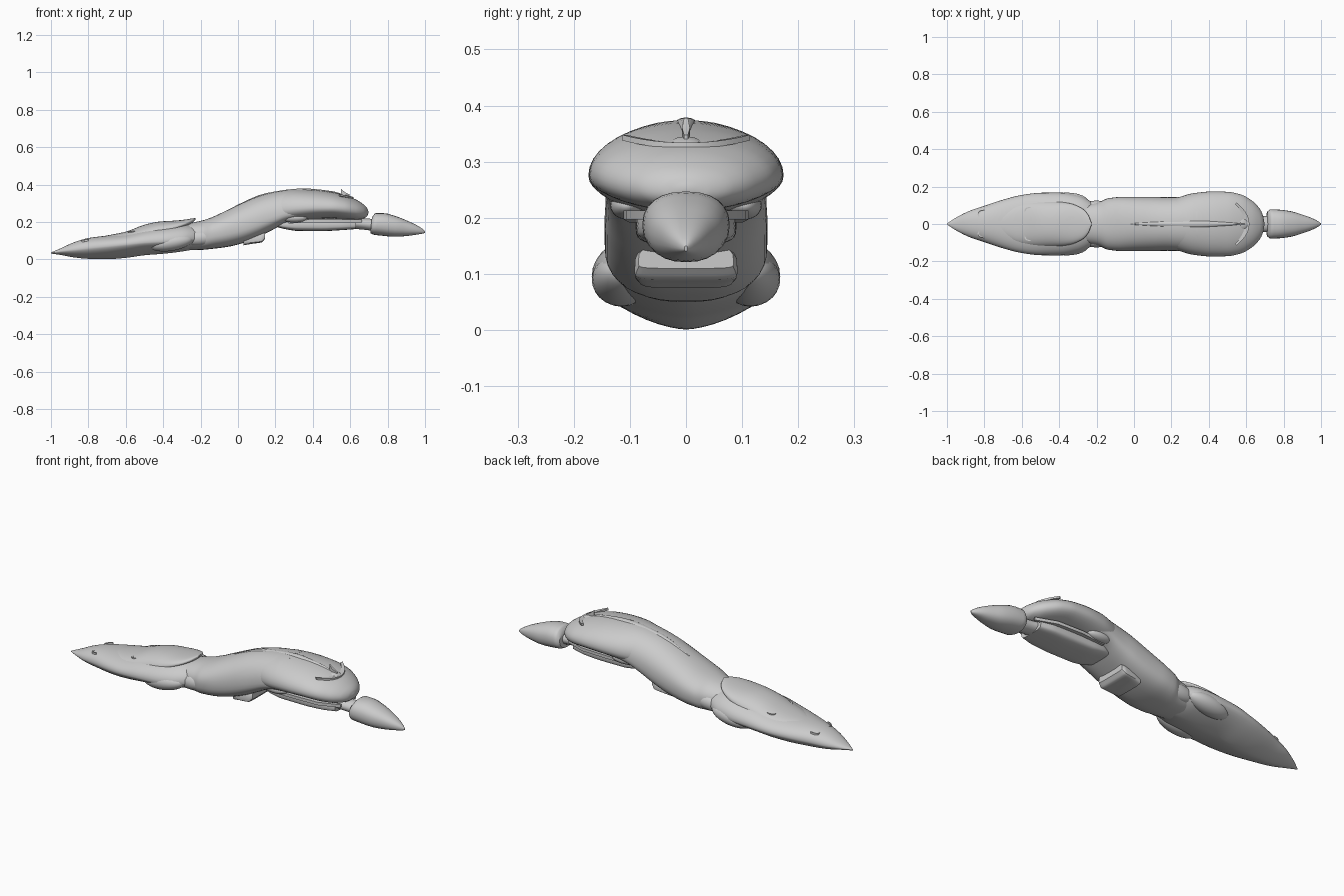
import bpy, bmesh, math
from mathutils import Vector


def finish(name, bm, angle=40):
    bmesh.ops.recalc_face_normals(bm, faces=bm.faces)
    me = bpy.data.meshes.new(name)
    bm.to_mesh(me)
    bm.free()
    ob = bpy.data.objects.new(name, me)
    bpy.context.collection.objects.link(ob)
    bpy.ops.object.select_all(action='DESELECT')
    bpy.context.view_layer.objects.active = ob
    ob.select_set(True)
    bpy.ops.object.shade_smooth_by_angle(angle=math.radians(angle))
    return ob


def spline(a, b, c, d, t):
    # shape-preserving Hermite blend between stations b and c
    h = c[0] - b[0]
    out = [b[0] + t * h]
    for i in range(1, len(b)):
        d0, d1, d2 = [(q[i] - p[i]) / max(q[0] - p[0], 1e-6)
                      for p, q in ((a, b), (b, c), (c, d))]
        m1 = 2 * d0 * d1 / (d0 + d1) if d0 * d1 > 0 else (d1 if a is b else 0)
        m2 = 2 * d1 * d2 / (d1 + d2) if d1 * d2 > 0 else (d1 if c is d else 0)
        out.append((2*t**3 - 3*t*t + 1) * b[i] + (t**3 - 2*t*t + t) * h * m1
                   + (3*t*t - 2*t**3) * c[i] + (t**3 - t*t) * h * m2)
    return out


def loft(name, rows, top=2.0, bottom=2.0, n=40, steps=4, shear=0.0, angle=40):
    # rows: x, half width, top z, widest z, bottom z
    st = []
    for i in range(len(rows) - 1):
        a, d = rows[max(i - 1, 0)], rows[min(i + 2, len(rows) - 1)]
        st += [spline(a, rows[i], rows[i + 1], d, k / steps) for k in range(steps)]
    st.append(list(rows[-1]))
    bm = bmesh.new()
    rings = []
    for x, w, zt, zm, zb in st:
        ring = []
        for k in range(n):
            t = 2 * math.pi * k / n
            c, s = math.cos(t), math.sin(t)
            e = 2 / (top if s >= 0 else bottom)
            y = math.copysign(abs(c) ** e, c) * w
            z = zm + math.copysign(abs(s) ** e, s) * ((zt - zm) if s >= 0 else (zm - zb))
            ring.append(bm.verts.new((x + shear * (z - zm), y, z)))
        rings.append(ring)
    for r, q in zip(rings, rings[1:]):
        for k in range(n):
            bm.faces.new((r[k], r[(k + 1) % n], q[(k + 1) % n], q[k]))
    bm.faces.new(rings[0])
    bm.faces.new(rings[-1])
    return finish(name, bm, angle)


def blob(name, loc, size, tilt=0.0):
    # ellipsoid swelling, tilted about y
    bm = bmesh.new()
    bmesh.ops.create_uvsphere(bm, u_segments=24, v_segments=14, radius=1)
    ob = finish(name, bm)
    ob.location, ob.scale, ob.rotation_euler = loc, size, (0, tilt, 0)
    return ob


def ribbon(name, pts, w, h):
    # bar with rectangular section tapered at both ends, lying across a path
    bm = bmesh.new()
    rings = []
    for i, p in enumerate(pts):
        t = (Vector(pts[min(i + 1, len(pts) - 1)]) - Vector(pts[max(i - 1, 0)])).normalized()
        side = t.cross(Vector((0, 0, 1))).normalized()
        k = 0.5 + 0.5 * math.sin(math.pi * i / (len(pts) - 1))
        rings.append([bm.verts.new(Vector(p) + side * a * w * k + Vector((0, 0, b * h)))
                      for a, b in ((1, 1), (-1, 1), (-1, -1), (1, -1))])
    for r, q in zip(rings, rings[1:]):
        for k in range(4):
            bm.faces.new((r[k], r[(k + 1) % 4], q[(k + 1) % 4], q[k]))
    bm.faces.new(rings[0])
    bm.faces.new(rings[-1])
    return finish(name, bm, 30)


# pointed tail hull with keeled belly
loft("tail_hull", [
    (-1.0, .003, .037, .034, .031), (-.95, .035, .058, .042, .024),
    (-.88, .07, .09, .05, .011), (-.8, .097, .114, .06, .003),
    (-.7, .13, .127, .07, .001), (-.6, .155, .14, .08, .008),
    (-.5, .167, .165, .09, .022), (-.4, .168, .18, .095, .03),
    (-.3, .155, .19, .1, .042), (-.23, .12, .18, .11, .055),
    (-.19, .08, .16, .11, .07)], top=2.2, bottom=1.6)

# overlapping shell plate on the tail
loft("tail_shell", [
    (-.72, .06, .124, .105, .10), (-.6, .115, .148, .105, .095),
    (-.5, .125, .185, .118, .1), (-.42, .122, .202, .14, .12),
    (-.34, .11, .207, .168, .15), (-.28, .085, .213, .19, .175),
    (-.245, .05, .219, .205, .195), (-.228, .008, .221, .216, .212)], top=2.2)

# arched main body
loft("main_body", [
    (-.34, .08, .165, .12, .06), (-.25, .105, .195, .125, .05),
    (-.19, .116, .208, .13, .051), (-.14, .137, .225, .14, .056),
    (-.06, .145, .262, .155, .066), (.02, .145, .3, .175, .085),
    (.1, .145, .334, .2, .115), (.18, .143, .357, .225, .155),
    (.26, .145, .37, .25, .195), (.34, .15, .374, .27, .21)],
    top=2.2, bottom=2.7)

# overhanging front hood
loft("front_hood", [
    (.16, .11, .345, .26, .21), (.24, .143, .367, .265, .2),
    (.32, .165, .374, .272, .207), (.42, .174, .37, .276, .217),
    (.5, .172, .36, .276, .22), (.57, .158, .343, .272, .215),
    (.63, .125, .32, .262, .212), (.67, .085, .295, .255, .218),
    (.69, .045, .275, .25, .23), (.697, .008, .257, .252, .247)],
    top=2.0, bottom=2.2)

# thin ridge along the back
loft("back_ridge", [
    (-.02, .003, .284, .28, .24), (.15, .014, .354, .345, .3),
    (.35, .018, .379, .37, .34), (.5, .01, .365, .355, .33),
    (.58, .003, .342, .335, .32)], n=12)

# flat step block under the belly
loft("belly_block", [
    (.03, .085, .15, .1, .075), (.08, .09, .15, .1, .084),
    (.125, .092, .15, .105, .09), (.145, .085, .15, .12, .11)],
    top=4, bottom=5, n=24)

# long pod beneath the hood and the neck
loft("under_pod", [
    (.2, .07, .21, .19, .175), (.26, .085, .215, .185, .16),
    (.32, .09, .22, .185, .152), (.45, .09, .22, .185, .151),
    (.55, .087, .22, .185, .156), (.63, .07, .215, .185, .162)],
    top=4, bottom=3.5, n=32)
loft("neck", [(.58, .06, .225, .195, .165), (.66, .045, .22, .19, .16),
              (.74, .04, .215, .185, .15)], n=20)

# pointed head with slanted back
loft("head", [
    (.712, .066, .225, .185, .14), (.73, .078, .247, .187, .132),
    (.77, .077, .247, .185, .127), (.84, .068, .23, .175, .121),
    (.9, .05, .207, .166, .124), (.95, .032, .184, .157, .131),
    (.985, .014, .163, .149, .137), (1.0, .003, .15, .145, .141)],
    top=2.3, bottom=2.3, n=24, steps=3, shear=.1)

# curved crest bar, its fin and mount
ribbon("crest_bar", [(.605 - 5 * (i / 6 * .11) ** 2, i / 6 * .11, .329 + .014 * (i / 6) ** 2)
                     for i in range(-6, 7)], .012, .005)
ribbon("crest_fin", [(.595, 0, .335), (.57, 0, .347), (.55, 0, .365)], .007, .013)
blob("crest_mount", (.585, 0, .325), (.035, .034, .018), .3)

# paired swellings, side pods and raised crescents
for s, tag in ((1, "left"), (-1, "right")):
    blob("rear_swelling_" + tag, (-.36, s * .115, .09), (.12, .053, .045), -.15)
    blob("waist_lobe_" + tag, (-.2, s * .085, .115), (.1, .04, .042), -.1)
    blob("hood_joint_" + tag, (.3, s * .105, .222), (.07, .03, .025))
    for x, y, z, r in ((-.8, .052, .103, .033), (-.55, .07, .148, .033)):
        ribbon("crescent_" + tag, [(x + r * math.cos(a), s * y + .02 * math.sin(a), z + .006 * math.cos(a))
                                   for a in [math.pi * (.5 + k / 8) for k in range(9)]], .004, .005)
    ribbon("pod_rail_" + tag, [(.27, s * .095, .2), (.4, s * .1, .205), (.55, s * .095, .205),
                               (.66, s * .06, .205)], .012, .008)
